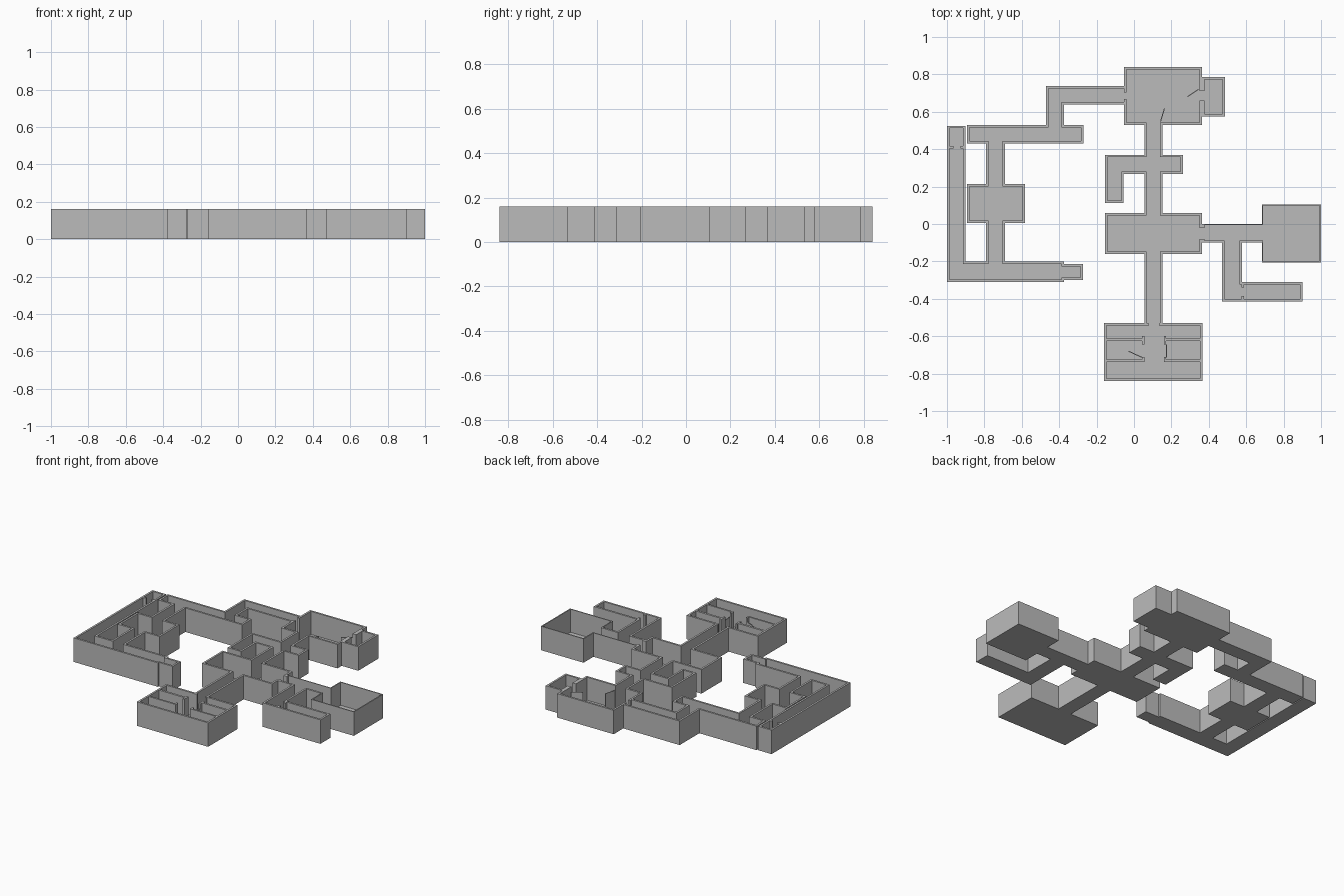
import bpy
import bmesh
from mathutils import Vector

cube = bpy.data.objects.get("Cube")
if cube:
    bpy.data.objects.remove(cube, do_unlink=True)

HEIGHT, FLOOR, WALL = 0.16, 0.006, 0.013

grey = bpy.data.materials.new("plain_grey")
grey.use_nodes = True
grey.diffuse_color = (0.5, 0.5, 0.5, 1)
for node in grey.node_tree.nodes:
    if node.type == 'BSDF_PRINCIPLED':
        node.inputs["Base Color"].default_value = grey.diffuse_color

# Outer outlines of rooms and corridors: x0, x1, y0, y1
rooms = [
    (-0.053, 0.364, 0.53, 0.84),      # north room
    (0.36, 0.487, 0.575, 0.786),      # north annex
    (-0.47, -0.04, 0.64, 0.738),      # north west corridor
    (-0.47, -0.375, 0.5, 0.738),
    (-0.893, -0.27, 0.43, 0.53),
    (-0.79, -0.69, -0.25, 0.45),      # west link
    (-0.893, -0.583, 0.005, 0.214),   # west room
    (-1, -0.375, -0.31, -0.2),        # south west corridor
    (-0.4, -0.273, -0.3, -0.214),
    (-1, -0.9, -0.31, 0.525),         # far west corridor
    (0.055, 0.153, -0.56, 0.56),      # central spine
    (-0.155, 0.262, 0.267, 0.37),     # cross corridor
    (-0.155, -0.055, 0.112, 0.37),
    (-0.155, 0.364, -0.16, 0.058),    # central room
    (-0.16, 0.367, -0.84, -0.53),     # cell block
    (0.35, 0.71, -0.1, 0),            # east corridor
    (0.684, 1, -0.205, 0.105),        # east room
    (0.47, 0.577, -0.415, -0.08),
    (0.47, 0.9, -0.415, -0.31),
]

# Thin-walled spaces in the east
carved = [(0.691, 0.993, -0.198, 0.098), (0.377, 0.7, -0.05, -0.006)]

# Door jambs and partitions
partitions = [
    (0.351, 0.377, 0.58, 0.66), (0.351, 0.377, 0.71, 0.78),
    (-0.053, -0.04, 0.65, 0.668), (-0.053, -0.04, 0.704, 0.73),
    (0.351, 0.377, -0.095, -0.08), (0.351, 0.377, -0.022, -0.003),
    (-0.99, -0.965, 0.405, 0.418), (-0.928, -0.905, 0.405, 0.418),
    (0.574, 0.587, -0.34, -0.32), (0.574, 0.587, -0.405, -0.385),
    (0.06, 0.077, -0.545, -0.53), (0.136, 0.15, -0.545, -0.53),
]
for outer, inner, jamb in ((-0.15, 0.043, 0.055), (0.355, 0.172, 0.16)):
    for y0, y1, j0, j1 in ((-0.626, -0.612, -0.645, -0.6),
                           (-0.737, -0.725, -0.737, -0.71)):
        partitions.append((min(outer, jamb), max(outer, jamb), y0, y1))
        partitions.append((min(inner, jamb), max(inner, jamb), j0, j1))


def inside(x, y, rects):
    return any(a < x < b and c < y < d for a, b, c, d in rects)


def is_floor(x, y):
    if inside(x, y, partitions):
        return False
    if inside(x, y, carved):
        return True
    steps = [k * WALL / 2 for k in range(-2, 3)]
    return all(inside(x + i, y + j, rooms) for i in steps for j in steps)


def grid_lines(axis):
    values = set()
    for r in rooms:
        for v in r[axis:axis + 2]:
            values |= {round(v + k * WALL, 4) for k in (-1, 0, 1)}
    for r in partitions + carved:
        values |= set(r[axis:axis + 2])
    return sorted(values)


# Sort the plan into wall cells and floor cells
xs, ys = grid_lines(0), grid_lines(2)
wall_cells, floor_cells = set(), set()
for i in range(len(xs) - 1):
    for j in range(len(ys) - 1):
        x, y = (xs[i] + xs[i + 1]) / 2, (ys[j] + ys[j + 1]) / 2
        if inside(x, y, rooms):
            (floor_cells if is_floor(x, y) else wall_cells).add((i, j))


def finish(name, bm):
    mesh = bpy.data.meshes.new(name)
    bm.to_mesh(mesh)
    bm.free()
    mesh.materials.append(grey)
    obj = bpy.data.objects.new(name, mesh)
    bpy.context.collection.objects.link(obj)
    return obj


def extrude_cells(name, cells, height):
    """Raise a set of plan cells into one joined solid."""
    bm = bmesh.new()

    def face(*points):
        bm.faces.new([bm.verts.new(p) for p in points])

    for i, j in cells:
        a, b, c, d = xs[i], xs[i + 1], ys[j], ys[j + 1]
        ring = [(a, c), (b, c), (b, d), (a, d)]
        face(*[(x, y, height) for x, y in ring])
        face(*[(x, y, 0) for x, y in reversed(ring)])
        for k, (di, dj) in enumerate(((0, -1), (1, 0), (0, 1), (-1, 0))):
            if (i + di, j + dj) not in cells:
                p, q = ring[k], ring[(k + 1) % 4]
                face((*p, 0), (*q, 0), (*q, height), (*p, height))
    bmesh.ops.remove_doubles(bm, verts=bm.verts, dist=0.0001)
    return finish(name, bm)


extrude_cells("walls", wall_cells, HEIGHT)
extrude_cells("floor", floor_cells, FLOOR)


# Doors left ajar
def door(name, start, end, height=0.13, thickness=0.005):
    p, q = Vector(start), Vector(end)
    side = (q - p).orthogonal().normalized() * thickness / 2
    bm = bmesh.new()
    base = bm.faces.new([bm.verts.new((*v, FLOOR)) for v in
                         (p + side, q + side, q - side, p - side)])
    top = bmesh.ops.extrude_face_region(bm, geom=[base])["geom"]
    bmesh.ops.translate(bm, vec=(0, 0, height - FLOOR),
                        verts=[v for v in top if isinstance(v, bmesh.types.BMVert)])
    if not base.is_valid or len(bm.faces) < 6:
        bm.faces.new([v for v in bm.verts if v.co.z < height / 2])
    bmesh.ops.recalc_face_normals(bm, faces=bm.faces)
    return finish(name, bm)


door("north_door", (0.163, 0.618), (0.142, 0.548))
door("annex_door", (0.286, 0.68), (0.345, 0.72))
door("left_cell_door", (-0.03, -0.68), (0.045, -0.714))
door("right_cell_door", (0.174, -0.645), (0.174, -0.714))
